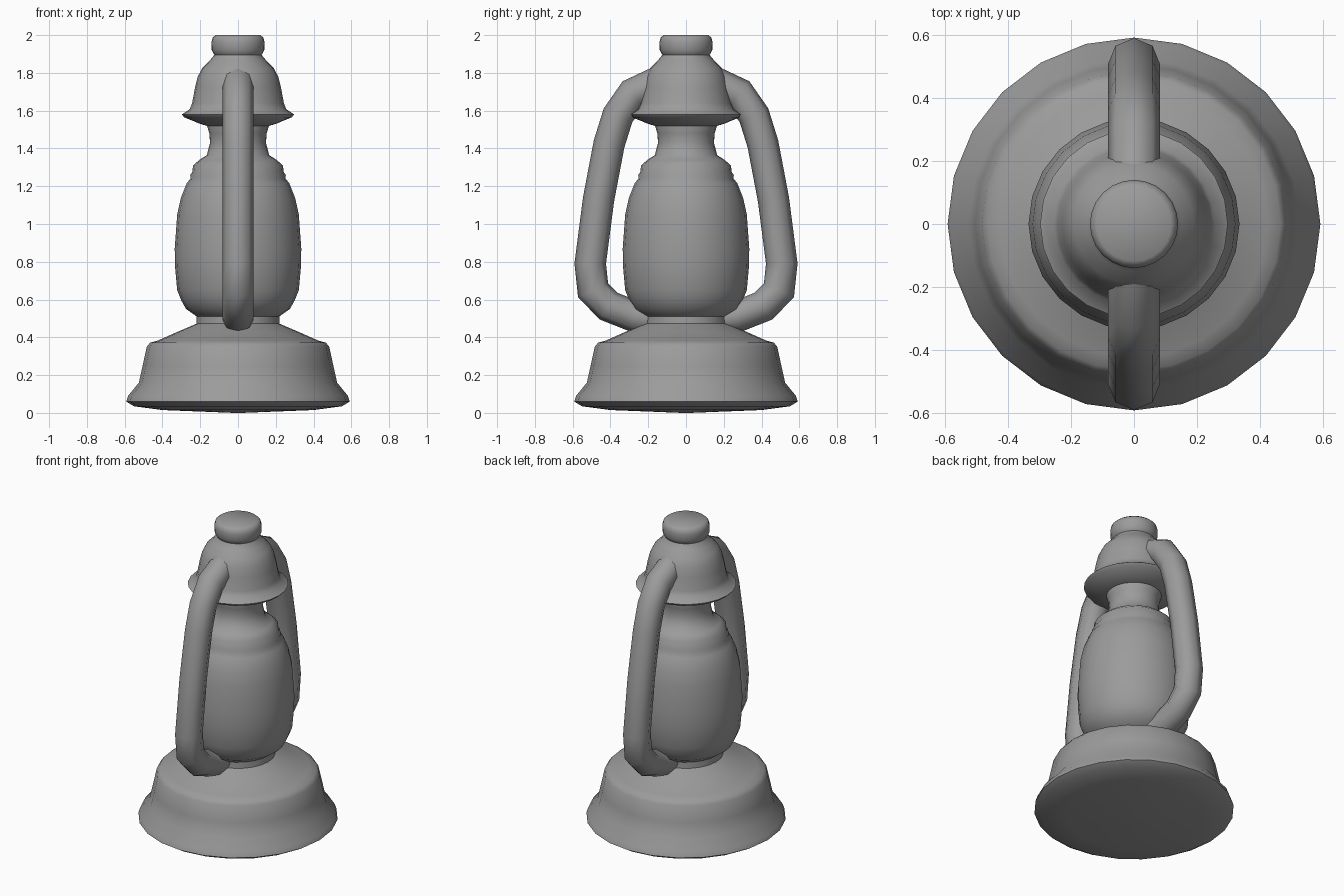
import bpy, bmesh
from math import pi, cos, sin, radians
from mathutils import Vector

cube = bpy.data.objects.get("Cube")
if cube:
    bpy.data.objects.remove(cube, do_unlink=True)

SIDES = 24
metal = bpy.data.materials.new("grey_metal")
metal.use_nodes = True
GREY = (0.33, 0.33, 0.33, 1)
metal.diffuse_color = GREY
metal.node_tree.nodes["Principled BSDF"].inputs["Base Color"].default_value = GREY


def finish(bm, name, angle):
    bmesh.ops.recalc_face_normals(bm, faces=bm.faces)
    mesh = bpy.data.meshes.new(name)
    bm.to_mesh(mesh)
    bm.free()
    mesh.materials.append(metal)
    obj = bpy.data.objects.new(name, mesh)
    bpy.context.collection.objects.link(obj)
    bpy.ops.object.select_all(action='DESELECT')
    obj.select_set(True)
    bpy.context.view_layer.objects.active = obj
    bpy.ops.object.shade_smooth_by_angle(angle=radians(angle))
    return obj


def loft(bm, rings):
    """Skin consecutive closed rings and cap both ends."""
    for a, b in zip(rings, rings[1:]):
        n = len(a)
        for i in range(n):
            j = (i + 1) % n
            bm.faces.new((a[i], a[j], b[j], b[i]))
    bm.faces.new(rings[0])
    bm.faces.new(rings[-1])


def lathe(name, profile, angle=55):
    bm = bmesh.new()
    rings = [[bm.verts.new((r * cos(2 * pi * i / SIDES), r * sin(2 * pi * i / SIDES), z))
              for i in range(SIDES)] for r, z in profile]
    loft(bm, rings)
    return finish(bm, name, angle)


def tube(name, path, radius, sides=8):
    """Mitred tube along a path of (y, z) points."""
    bm = bmesh.new()
    pts = [Vector((0, y, z)) for y, z in path]
    rings = []
    for k, p in enumerate(pts):
        d_in = (p - pts[max(k - 1, 0)]).normalized()
        d_out = (pts[min(k + 1, len(pts) - 1)] - p).normalized()
        tangent = (d_in + d_out).normalized()
        mitre = 1 / max(tangent.dot(d_in), tangent.dot(d_out))
        across = Vector((1, 0, 0))
        up = tangent.cross(across) * mitre
        rings.append([bm.verts.new(p + radius * (across * cos(2 * pi * i / sides) + up * sin(2 * pi * i / sides)))
                      for i in range(sides)])
    loft(bm, rings)
    return finish(bm, name, 60)


# Flared fuel base with a shallow domed underside and a sloping shoulder
lathe("base", [(0.02, 0), (0.4, 0.015), (0.55, 0.035), (0.592, 0.06), (0.582, 0.09),
               (0.525, 0.16), (0.505, 0.25), (0.483, 0.35), (0.465, 0.372), (0.425, 0.383),
               (0.33, 0.425), (0.22, 0.472), (0.218, 0.54)])

# Glass globe swelling out of the collar, narrowing into a ringed neck
lathe("globe", [(0.2, 0.5), (0.225, 0.515), (0.275, 0.55), (0.3, 0.595), (0.322, 0.65), (0.334, 0.78),
                (0.335, 0.87), (0.322, 1.05), (0.302, 1.14), (0.272, 1.215), (0.252, 1.24),
                (0.253, 1.26), (0.242, 1.275), (0.238, 1.31), (0.206, 1.338), (0.165, 1.365),
                (0.148, 1.43), (0.152, 1.48), (0.164, 1.52), (0.16, 1.56)])

# Hood with a thin flared brim
lathe("hood", [(0.15, 1.515), (0.2, 1.53), (0.285, 1.565), (0.298, 1.58), (0.255, 1.608), (0.243, 1.64),
               (0.228, 1.72), (0.213, 1.78), (0.19, 1.825), (0.15, 1.865), (0.125, 1.895), (0.12, 1.91)])

# Vent cap on top
lathe("vent_cap", [(0.115, 1.885), (0.127, 1.898), (0.139, 1.92), (0.14, 1.965), (0.134, 1.987), (0.118, 2)])

# Side tubes joining hood to collar, one at the front and one at the back
side = [(0.12, 1.765), (0.28, 1.69), (0.36, 1.575), (0.407, 1.425), (0.463, 1.13),
        (0.507, 0.79), (0.492, 0.65), (0.41, 0.565), (0.27, 0.51), (0.15, 0.49)]
tube("back_tube", side, 0.083)
tube("front_tube", [(-y, z) for y, z in side], 0.083)
